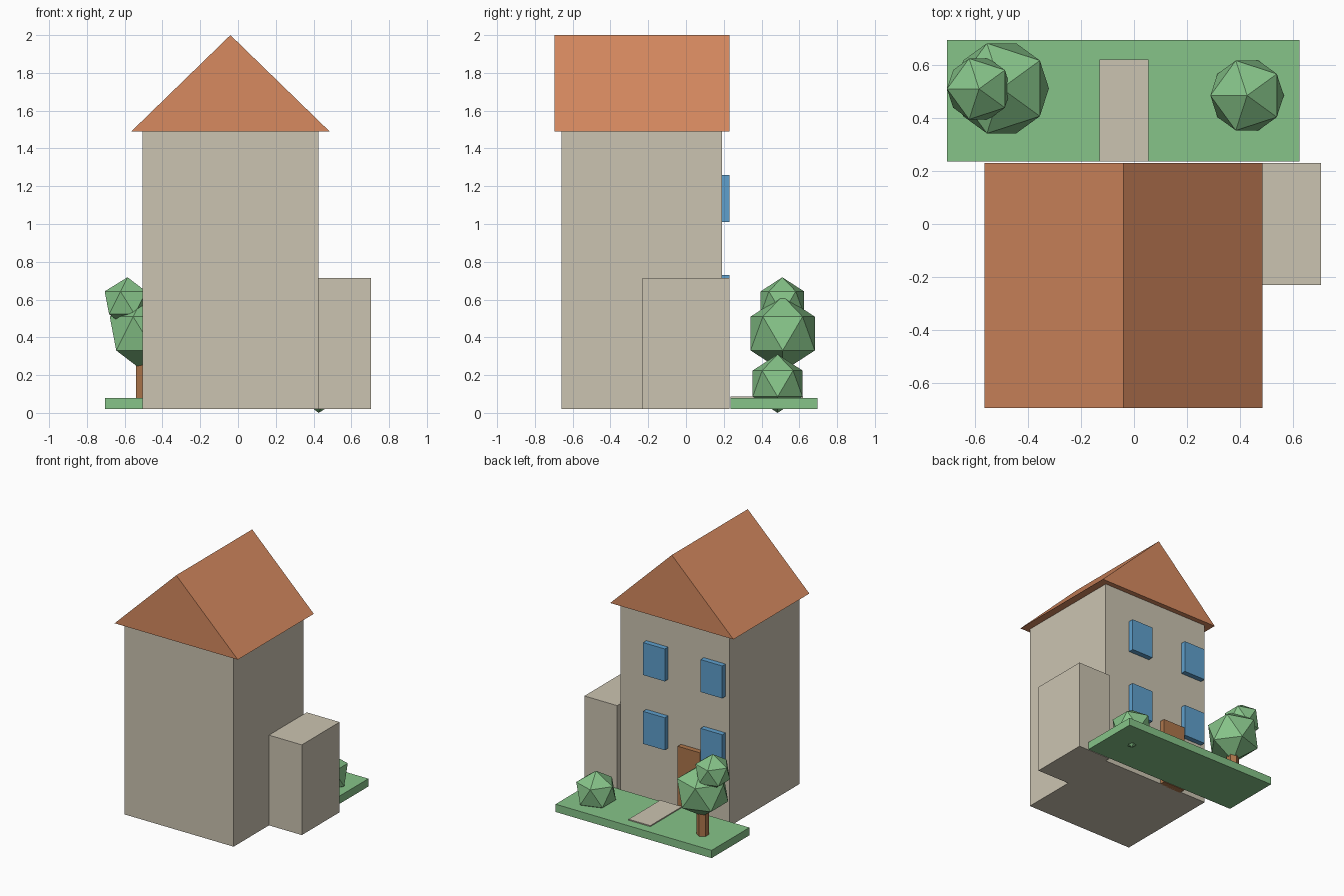
import bpy
import bmesh
from math import pi
from mathutils import Matrix

default = bpy.data.objects.get("Cube")
if default:
    bpy.data.objects.remove(default, do_unlink=True)


def material(name, r, g, b):
    m = bpy.data.materials.new(name)
    m.use_nodes = True
    m.diffuse_color = (r, g, b, 1)
    m.node_tree.nodes["Principled BSDF"].inputs["Base Color"].default_value = (r, g, b, 1)
    return m


stone = material("beige wall", 0.60, 0.55, 0.44)
tile = material("orange roof", 0.68, 0.255, 0.117)
green = material("leaf green", 0.24, 0.55, 0.25)
glass = material("window blue", 0.114, 0.35, 0.61)
wood = material("brown wood", 0.42, 0.18, 0.07)


def finish(name, bm, mat):
    bmesh.ops.recalc_face_normals(bm, faces=bm.faces[:])
    mesh = bpy.data.meshes.new(name)
    bm.to_mesh(mesh)
    bm.free()
    mesh.materials.append(mat)
    obj = bpy.data.objects.new(name, mesh)
    bpy.context.collection.objects.link(obj)
    return obj


def box(name, x, y, z, mat):
    """Box from (low, high) pairs on each axis."""
    bm = bmesh.new()
    bmesh.ops.create_cube(bm, size=1)
    for v in bm.verts:
        v.co = [a + (b - a) * (c + 0.5) for (a, b), c in zip((x, y, z), v.co)]
    return finish(name, bm, mat)


def foliage(name, centre, radius):
    """Twenty-sided leaf ball, with an upper corner towards -x."""
    bm = bmesh.new()
    place = Matrix.Translation(centre) @ Matrix.Rotation(pi, 4, "Z")
    bmesh.ops.create_icosphere(bm, subdivisions=1, radius=radius, matrix=place)
    return finish(name, bm, green)


# House body and side extension
box("house_body", (-0.505, 0.425), (-0.66, 0.19), (0.02, 1.49), stone)
box("side_extension", (0.425, 0.705), (-0.23, 0.23), (0.02, 0.715), stone)

# Gable roof: triangle extruded along y
bm = bmesh.new()
gable = bm.faces.new([bm.verts.new((x, -0.695, z))
                      for x, z in ((-0.565, 1.49), (0.485, 1.49), (-0.04, 2))])
extruded = bmesh.ops.extrude_face_region(bm, geom=[gable], use_keep_orig=True)["geom"]
bmesh.ops.translate(bm, vec=(0, 0.925, 0),
                    verts=[g for g in extruded if isinstance(g, bmesh.types.BMVert)])
finish("gable_roof", bm, tile)

# Windows and door on the garden wall
for floor, z in (("lower", 0.48), ("upper", 1.01)):
    for side, x in (("left", 0.02), ("right", -0.47)):
        box(f"{floor}_{side}_window", (x, x + 0.185), (0.18, 0.23), (z, z + 0.25), glass)
box("door", (-0.28, -0.09), (0.18, 0.23), (0.02, 0.54), wood)

# Garden
box("lawn", (-0.705, 0.625), (0.235, 0.695), (0.02, 0.08), green)
box("garden_path", (-0.13, 0.055), (0.235, 0.62), (0.06, 0.088), stone)

# Tree and bush
bm = bmesh.new()
bmesh.ops.create_cone(bm, cap_ends=True, segments=6, radius1=0.045, radius2=0.045,
                      depth=0.3, matrix=Matrix.Translation((-0.5, 0.51, 0.21)))
finish("tree_trunk", bm, wood)
foliage("tree_crown", (-0.5, 0.512, 0.42), 0.2)
foliage("tree_top", (-0.585, 0.51, 0.583), 0.135)
foliage("bush", (0.427, 0.485, 0.155), 0.155)
